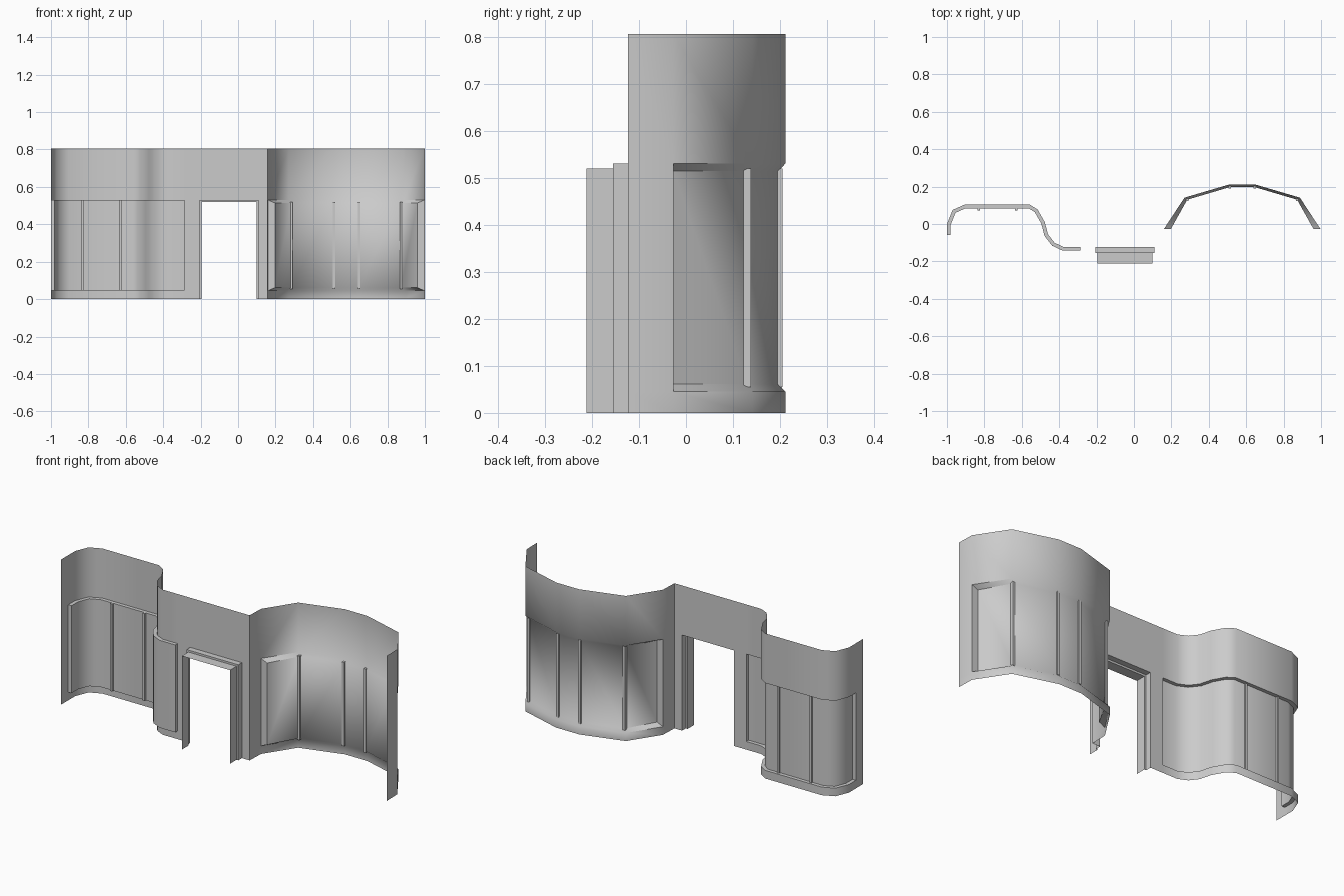
import bpy, bmesh, math
from mathutils import Vector

if "Cube" in bpy.data.objects:
    bpy.data.objects.remove(bpy.data.objects["Cube"])

TOP = 0.805
DOOR_TOP = 0.53

plaster = bpy.data.materials.new("wall grey")
plaster.use_nodes = True
plaster.diffuse_color = (0.6, 0.6, 0.6, 1)
plaster.node_tree.nodes["Principled BSDF"].inputs["Base Color"].default_value = (0.6, 0.6, 0.6, 1)


def finish(name, bm):
    """Weld, shade and link a finished sheet."""
    bmesh.ops.remove_doubles(bm, verts=bm.verts, dist=0.0005)
    mesh = bpy.data.meshes.new(name)
    bm.to_mesh(mesh)
    bm.free()
    mesh.materials.append(plaster)
    ob = bpy.data.objects.new(name, mesh)
    bpy.context.collection.objects.link(ob)
    bpy.ops.object.select_all(action="DESELECT")
    ob.select_set(True)
    bpy.context.view_layer.objects.active = ob
    bpy.ops.object.shade_smooth_by_angle(angle=math.radians(50))
    return ob


def face(bm, *points):
    bm.faces.new([bm.verts.new(p) for p in points])


def loft(bm, a, b, rings):
    """Stack quads over plan segment a-b; each ring is (pair of plan points, z)."""
    for (p, z), (q, w) in zip(rings, rings[1:]):
        face(bm, (*p[0], z), (*p[1], z), (*q[1], w), (*q[0], w))


def offset(path, d):
    """Shift an open plan path sideways by d with mitred corners."""
    pts = [Vector(p) for p in path]
    dirs = [(b - a).normalized() for a, b in zip(pts, pts[1:])]
    out = []
    for i, p in enumerate(pts):
        n0, n1 = (Vector((t.y, -t.x)) for t in (dirs[max(i - 1, 0)], dirs[min(i, len(dirs) - 1)]))
        m = (n0 + n1).normalized()
        out.append(tuple(p + m * d / m.dot(n0)))
    return out


def bay(name, before, outer, inner, after, sill, head, chamfer):
    """Full-height wall with a window band pushed forward between sill and head."""
    bm = bmesh.new()
    for run in (before + outer[:1], outer[-1:] + after):
        for seg in zip(run, run[1:]):
            loft(bm, *seg, [(seg, z) for z in (0, sill, head, TOP)])
    for o, i in zip(zip(outer, outer[1:]), zip(inner, inner[1:])):
        loft(bm, *o, [(o, 0), (o, sill), (i, sill + chamfer),
                      (i, head - chamfer), (o, head), (o, TOP)])
    # end reveals of the window band
    for k, flip in ((0, False), (-1, True)):
        o, i = outer[k], inner[k]
        quad = [(*o, sill), (*i, sill + chamfer), (*i, head - chamfer), (*o, head)]
        face(bm, *(reversed(quad) if flip else quad))
    return finish(name, bm)


def bar(name, x, y, w, d, z0, z1):
    bpy.ops.mesh.primitive_cube_add(size=1, location=(x, y, (z0 + z1) / 2))
    ob = bpy.context.object
    ob.name = name
    ob.scale = (w, d, z1 - z0)
    ob.data.materials.append(plaster)


# Wavy bay on the model's right
wave = [(-1, -0.06), (-1, 0), (-0.97, 0.075), (-0.905, 0.104), (-0.557, 0.104),
        (-0.515, 0.077), (-0.477, 0.01), (-0.46, -0.055), (-0.425, -0.1),
        (-0.376, -0.123), (-0.285, -0.123)]
bay("right_bay_wall", [(-1, -0.123)], wave, offset(wave, 0.02), [(-0.207, -0.123)],
    0.045, DOOR_TOP, 0)
for n, x in enumerate((-0.83, -0.63)):
    bar(f"right_bay_mullion_{n + 1}", x, 0.083, 0.012, 0.02, 0.045, DOOR_TOP)

# Rounded bay on the model's left, mirrored about its centre line
MID = 0.5785


def mirrored(half):
    return half + [(2 * MID - x, y) for x, y in reversed(half)]


arch = mirrored([(0.16, -0.027), (0.27, 0.141), (0.508, 0.211)])
panel = mirrored([(0.197, -0.027), (0.285, 0.13), (0.511, 0.197)])
bay("left_bay_wall", [(0.157, -0.123)], arch, panel, [(1, -0.123)], 0.045, DOOR_TOP, 0.016)
for n, (x, y) in enumerate(panel[1:-1]):
    bar(f"left_bay_mullion_{n + 1}", x, y, 0.014, 0.016, 0.055, 0.52)

# Entrance wall around the doorway
bm = bmesh.new()
L, R, Y = -0.207, 0.11, -0.123
face(bm, (L, Y, DOOR_TOP), (R, Y, DOOR_TOP), (R, Y, TOP), (L, Y, TOP))
face(bm, (R, Y, 0), (0.157, Y, 0), (0.157, Y, TOP), (R, Y, TOP))
finish("entrance_wall", bm)

# Stepped door surround running forward from the opening
bm = bmesh.new()
steps = [(0, Y), (0, -0.155), (0.011, -0.155), (0.011, -0.212)]


def arch_points(inset, y):
    return [(L + inset, y, 0), (L + inset, y, DOOR_TOP - inset),
            (R - inset, y, DOOR_TOP - inset), (R - inset, y, 0)]


for s, t in zip(steps, steps[1:]):
    a, b = arch_points(*s), arch_points(*t)
    for i in range(3):
        face(bm, a[i], b[i], b[i + 1], a[i + 1])
finish("door_surround", bm)
